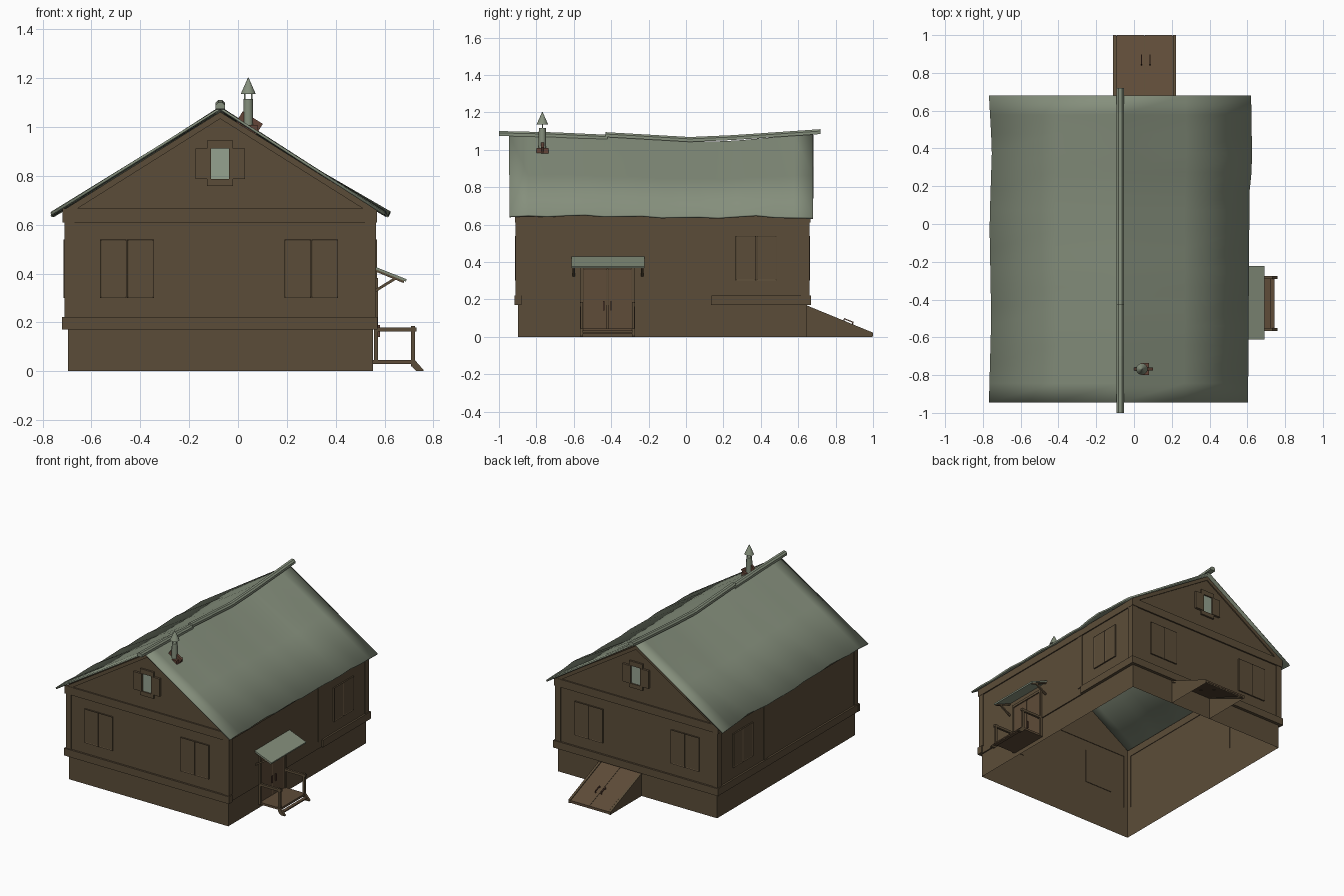
import bpy, bmesh, math
from mathutils import Vector

if "Cube" in bpy.data.objects:
    bpy.data.objects.remove(bpy.data.objects["Cube"])


def material(name, rgb):
    m = bpy.data.materials.new(name)
    m.diffuse_color = (*rgb, 1)
    m.use_nodes = True
    m.node_tree.nodes["Principled BSDF"].inputs["Base Color"].default_value = m.diffuse_color
    return m


WOOD = material("brown_wood", (0.105, 0.073, 0.040))
PLANK = material("warm_plank", (0.112, 0.072, 0.040))
GREEN = material("grey_green_metal", (0.235, 0.275, 0.202))
RUST = material("rusty_brown", (0.125, 0.060, 0.040))
GLASS = material("pale_glass", (0.30, 0.36, 0.28))


def finish(name, bm, mat, smooth=False):
    bmesh.ops.recalc_face_normals(bm, faces=bm.faces[:])
    me = bpy.data.meshes.new(name)
    bm.to_mesh(me)
    bm.free()
    me.materials.append(mat)
    ob = bpy.data.objects.new(name, me)
    bpy.context.collection.objects.link(ob)
    if smooth:
        bpy.ops.object.select_all(action='DESELECT')
        ob.select_set(True)
        bpy.context.view_layer.objects.active = ob
        bpy.ops.object.shade_smooth_by_angle(angle=math.radians(35))
    return ob


def box(name, lo, hi, mat=WOOD, inset=None):
    bm = bmesh.new()
    bmesh.ops.create_cube(bm, size=1)
    for v in bm.verts:
        v.co = [(a + b) / 2 + c * (b - a) for a, b, c in zip(lo, hi, v.co)]
    if inset:
        bm.normal_update()
        n = Vector(inset)
        f = [f for f in bm.faces if f.normal.dot(n) > 0.9]
        bmesh.ops.inset_region(bm, faces=f, thickness=0.007, depth=-0.003)
    return finish(name, bm, mat)


def beam(name, p0, p1, w, h, mat=WOOD):
    p0, p1 = Vector(p0), Vector(p1)
    d = p1 - p0
    bm = bmesh.new()
    bmesh.ops.create_cube(bm, size=1)
    q = d.to_track_quat('Z', 'Y')
    for v in bm.verts:
        v.co = (p0 + p1) / 2 + q @ Vector((v.co.x * w, v.co.y * h, v.co.z * d.length))
    return finish(name, bm, mat)


def prism(name, pts, axis, a0, a1, mat=WOOD):
    # profile in (other horizontal axis, z), extruded along axis
    bm = bmesh.new()
    put = (lambda a, u, z: (a, u, z)) if axis == 'x' else (lambda a, u, z: (u, a, z))
    rings = [[bm.verts.new(put(a, u, z)) for u, z in pts] for a in (a0, a1)]
    n = len(pts)
    for r in rings:
        bm.faces.new(r)
    for i in range(n):
        j = (i + 1) % n
        bm.faces.new((rings[0][i], rings[0][j], rings[1][j], rings[1][i]))
    return finish(name, bm, mat)


def lerp(keys, t):
    for (a, va), (b, vb) in zip(keys, keys[1:]):
        if t <= b:
            return va + (vb - va) * (t - a) / (b - a)
    return keys[-1][1]


X0, X1, Y0, Y1, CX = -0.705, 0.56, -0.905, 0.655, -0.073
SIDES = {"front": (1, Y0, -1), "back": (1, Y1, 1), "left": (0, X0, -1), "right": (0, X1, 1)}


def wall_box(name, side, u0, u1, z0, z1, t, mat=WOOD, panel=False):
    # plate lying on one of the four walls
    ax, w, s = SIDES[side]
    a, b = sorted((w - 0.004 * s, w + t * s))
    lo, hi = ((u0, a, z0), (u1, b, z1)) if ax else ((a, u0, z0), (b, u1, z1))
    n = (0, s, 0) if ax else (s, 0, 0)
    return box(f"{side}_{name}", lo, hi, mat, n if panel else None)


# Hollow house shell, open underneath
bm = bmesh.new()
rings = []
for z, d in ((0, 0.008), (0.17, 0.008), (0.17, 0), (0.665, 0)):
    rings.append([bm.verts.new(p) for p in ((X0 + d, Y0 + d, z), (X1 - d, Y0 + d, z),
                                            (X1 - d, Y1 - d, z), (X0 + d, Y1 - d, z))])
for r, s in zip(rings, rings[1:]):
    for i in range(4):
        j = (i + 1) % 4
        bm.faces.new((r[i], r[j], s[j], s[i]))
t = rings[-1]
for a, b, y in ((t[0], t[1], Y0), (t[2], t[3], Y1)):
    bm.faces.new((a, b, bm.verts.new((CX, y, 1.062))))
finish("house_walls", bm, WOOD)

# Gable ends and end walls
for s in ("front", "back"):
    wall_box("sill_ledge", s, -0.72, 0.572, 0.17, 0.222, 0.013)
    wall_box("top_band", s, -0.718, 0.57, 0.61, 0.666, 0.01)
    for u0, u1 in ((-0.711, -0.67), (0.52, 0.566)):
        wall_box("corner_board", s, u0, u1, 0.222, 0.61, 0.006)
    for k, u in enumerate((-0.565, 0.19)):
        wall_box(f"window_shutter_{k}_a", s, u, u + 0.109, 0.30, 0.54, 0.009, panel=True)
        wall_box(f"window_shutter_{k}_b", s, u + 0.111, u + 0.22, 0.30, 0.54, 0.009, panel=True)
    # attic window
    wall_box("attic_glass", s, -0.112, -0.034, 0.785, 0.912, 0.004, GLASS)
    wall_box("attic_shutter_left", s, -0.175, -0.11, 0.787, 0.912, 0.016)
    wall_box("attic_shutter_right", s, -0.036, 0.029, 0.787, 0.912, 0.016)
    wall_box("attic_head_board", s, -0.126, -0.02, 0.912, 0.945, 0.013)
    wall_box("attic_sill_board", s, -0.126, -0.02, 0.758, 0.787, 0.013)
    # sloping rake boards
    w, d = SIDES[s][1:]
    for m, tag in ((-1, "left"), (1, "right")):
        pts = [(CX, 1.062), (CX + m * 0.632, 0.666), (CX + m * 0.585, 0.666), (CX, 1.034)]
        prism(f"{s}_rake_board_{tag}", pts, 'y', w, w + 0.008 * d)

# Long side walls
for s in ("left", "right"):
    wall_box("top_band", s, Y0 - 0.008, Y1 + 0.008, 0.61, 0.66, 0.008)
    wall_box("sill_ledge", s, -0.915 if s == "left" else 0.135, 0.668, 0.17, 0.222, 0.013)
    wall_box("sill_end", s, -0.917, -0.88, 0.17, 0.222, 0.012)
    wall_box("middle_board", s, 0.095, 0.14, 0.222, 0.61, 0.005)
    wall_box("corner_board_front", s, -0.911, -0.87, 0.222, 0.61, 0.006)
    wall_box("corner_board_back", s, 0.615, 0.661, 0.222, 0.61, 0.006)
    wall_box("window_shutter_a", s, 0.265, 0.374, 0.30, 0.54, 0.009, panel=True)
    wall_box("window_shutter_b", s, 0.376, 0.485, 0.30, 0.54, 0.009, panel=True)

# Sagging sheet roof
RIDGE = [(-0.945, 1.082), (-0.45, 1.07), (0, 1.045), (0.22, 1.045), (0.68, 1.085)]
EAVE = [(-0.945, 0.648), (-0.6, 0.655), (0.1, 0.642), (0.4, 0.652), (0.68, 0.636)]
LEFT = [(-0.945, -0.768), (-0.5, -0.756), (0, -0.765), (0.4, -0.752), (0.68, -0.768)]
RIGHT = [(-0.945, 0.604), (-0.3, 0.608), (0.2, 0.612), (0.3, 0.626), (0.68, 0.62)]
bm = bmesh.new()
N, rows = 16, []
for i in range(N + 1):
    y = -0.945 + 1.625 * i / N
    zr, ze = lerp(RIDGE, y), lerp(EAVE, y) + 0.004 * math.sin(i * 2.1)
    xl, xr = lerp(LEFT, y), lerp(RIGHT, y)
    prof = [(xl, ze), ((xl + CX) / 2, (ze + zr) / 2), (CX, zr), ((xr + CX) / 2, (ze + zr) / 2), (xr, ze)]
    rows.append([bm.verts.new((x, y, z)) for x, z in prof])
for r, s in zip(rows, rows[1:]):
    for k in range(4):
        bm.faces.new((r[k], r[k + 1], s[k + 1], s[k]))
roof = finish("roof", bm, GREEN, True)
if roof.data.polygons[0].normal.z < 0:
    roof.data.flip_normals()
sol = roof.modifiers.new("sheet", 'SOLIDIFY')
sol.thickness, sol.offset = 0.011, -1

# Ridge caps in two overlapping lengths
for name, path in (("ridge_cap_front", [(-1.0, 1.082), (-0.7, 1.075), (-0.42, 1.062)]),
                   ("ridge_cap_back", [(-0.43, 1.076), (0.02, 1.05), (0.25, 1.06), (0.72, 1.092)])):
    bm = bmesh.new()
    prof = [(-0.019, -0.008), (0.019, -0.008), (0.019, 0.008), (0.009, 0.018), (-0.009, 0.018), (-0.019, 0.008)]
    rs = [[bm.verts.new((CX + u, y, z + w)) for u, w in prof] for y, z in path]
    for r, s in zip(rs, rs[1:]):
        for i in range(6):
            bm.faces.new((r[i], r[i - 1], s[i - 1], s[i]))
    bm.faces.new(rs[0])
    bm.faces.new(rs[-1])
    finish(name, bm, GREEN)


# Stove pipe
def cone(name, r0, r1, z0, z1):
    bm = bmesh.new()
    bmesh.ops.create_cone(bm, cap_ends=True, segments=12, radius1=r0, radius2=r1, depth=z1 - z0)
    bmesh.ops.translate(bm, verts=bm.verts[:], vec=(0.042, -0.768, (z0 + z1) / 2))
    finish(name, bm, GREEN, True)


cone("chimney_pipe", 0.021, 0.019, 0.985, 1.115)
cone("chimney_cap", 0.031, 0.001, 1.135, 1.203)
for dx in (-0.014, 0.014):
    box("chimney_cap_support", (0.042 + dx - 0.003, -0.771, 1.10), (0.042 + dx + 0.003, -0.765, 1.138), GREEN)
beam("chimney_flashing", (0.002, -0.768, 1.037), (0.084, -0.768, 0.985), 0.016, 0.066, RUST).data.update()
box("chimney_base", (0.006, -0.80, 0.975), (0.08, -0.736, 1.008), RUST)

# Side door
for k, (u0, u1) in enumerate(((-0.55, -0.422), (-0.418, -0.29))):
    wall_box(f"door_leaf_{k}", "right", u0, u1, 0.04, 0.365, 0.008, PLANK, True)
for u0, u1 in ((-0.566, -0.55), (-0.29, -0.274)):
    wall_box("door_jamb", "right", u0, u1, 0.03, 0.38, 0.014)
wall_box("door_head", "right", -0.566, -0.274, 0.365, 0.382, 0.014)
for u in (-0.44, -0.40):
    beam("door_handle", (0.578, u, 0.14), (0.578, u, 0.19), 0.008, 0.006, RUST)

# Door canopy
prism("canopy_sheet", [(0.556, 0.428), (0.69, 0.376), (0.69, 0.367), (0.556, 0.419)], 'x', 0, 1, GREEN)
bpy.data.objects.remove(bpy.data.objects["canopy_sheet"])
prism("canopy_roof", [(0.556, 0.430), (0.69, 0.377), (0.688, 0.367), (0.556, 0.420)], 'y', -0.612, -0.222, GREEN)
for y in (-0.60, -0.234):
    beam("canopy_rafter", (0.56, y, 0.416), (0.68, y, 0.367), 0.012, 0.012)
    beam("canopy_strut", (0.56, y, 0.328), (0.648, y, 0.382), 0.011, 0.011)

# Porch with rails and step
box("porch_floor", (0.55, -0.56, 0.03), (0.725, -0.28, 0.045), PLANK)
for y in (-0.558, -0.282):
    box("porch_rail", (0.56, y - 0.008, 0.163), (0.732, y + 0.008, 0.18))
    box("porch_post", (0.709, y - 0.007, 0.02), (0.725, y + 0.007, 0.185))
    box("porch_wall_post", (0.56, y - 0.007, 0.03), (0.572, y + 0.007, 0.17))
    prism("step_stringer", [(0.715, 0.045), (0.725, 0.045), (0.76, 0.005), (0.76, 0), (0.73, 0), (0.715, 0.015)],
          'y', y - 0.008, y + 0.008)
box("porch_step", (0.722, -0.555, 0.014), (0.745, -0.285, 0.022), PLANK)

# Cellar hatch against the back wall, hollow below
bm = bmesh.new()
L, R = ([bm.verts.new((x, y, z)) for y, z in ((0.645, 0), (0.645, 0.158), (0.995, 0.016), (0.995, 0))]
        for x in (-0.105, 0.218))
for f in (L, R, (L[1], L[2], R[2], R[1]), (L[2], L[3], R[3], R[2])):
    bm.faces.new(f)
finish("hatch_body", bm, WOOD)
for x0, x1 in ((-0.11, -0.093), (0.206, 0.222)):
    prism("hatch_side_board", [(0.645, 0.155), (0.645, 0.168), (1.0, 0.022), (1.0, 0.0)], 'x', x0, x1)
for x0, x1 in ((-0.091, 0.056), (0.058, 0.204)):
    prism("hatch_door", [(0.645, 0.155), (0.645, 0.165), (1.0, 0.02), (1.0, 0.008)], 'x', x0, x1, PLANK)
for x in (0.04, 0.085):
    beam("hatch_handle", (x, 0.845, 0.097), (x, 0.895, 0.077), 0.006, 0.006, RUST)
    for y, z in ((0.847, 0.096), (0.893, 0.078)):
        beam("hatch_handle_foot", (x, y, z), (x, y - 0.006, z - 0.018), 0.006, 0.006, RUST)
